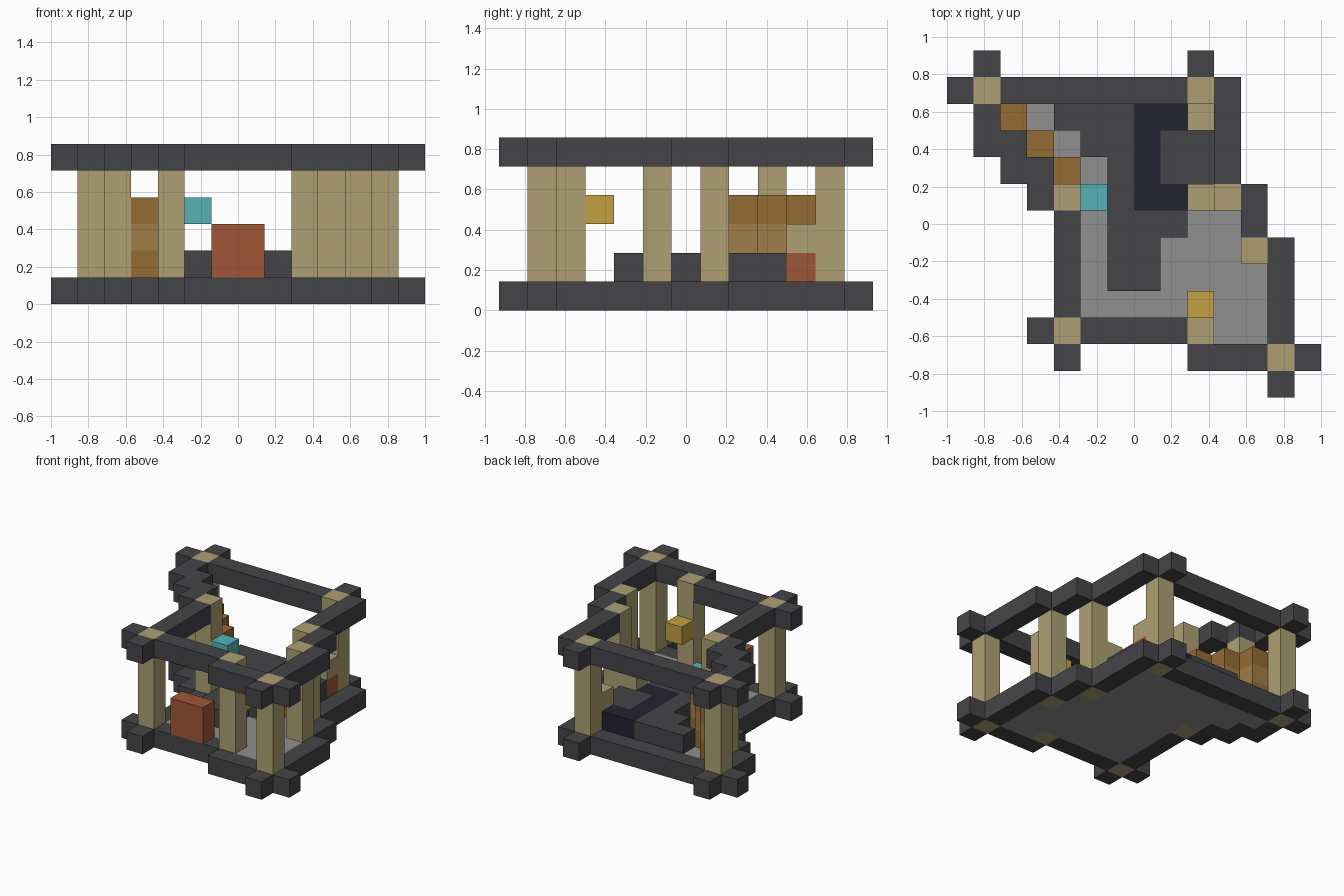
import bpy
import bmesh
from mathutils import Vector

default_cube = bpy.data.objects.get("Cube")
if default_cube:
    bpy.data.objects.remove(default_cube, do_unlink=True)

UNIT = 1 / 7  # edge of one building block

# Floor plan, back row first:
# B beam, P post, H post between beams, S stepped wall, f floor, D platform,
# N seat, L stool, T teal block, Y yellow block, R door (under a beam)
PLAN = [
    ".B.......B....",
    "BPBBBBBBBPB...",
    ".BSfDDDNNLB...",
    ".BHSfDDNDDB...",
    "..BBSfDNDDB...",
    "...BPTDNNLPB..",
    "....BfDDDffB..",
    "....BfDDfffPB.",
    "....BfDDffffB.",
    "....BffffYffB.",
    "...BPBRRBPffB.",
    "....B....BBBPB",
    "............B.",
]


def linear(c):
    c /= 255
    return c / 12.92 if c <= 0.04045 else ((c + 0.055) / 1.055) ** 2.4


def material(name, r, g, b):
    mat = bpy.data.materials.new(name)
    mat.use_nodes = True
    color = (linear(r), linear(g), linear(b), 1)
    mat.diffuse_color = color
    node = next(n for n in mat.node_tree.nodes if n.type == "BSDF_PRINCIPLED")
    node.inputs["Base Color"].default_value = color
    return mat


def cells(letters, bottom, top):
    """Blocks of the plan marked with the letters, from layer bottom up to top."""
    return {(i, len(PLAN) - 1 - row, k)
            for row, line in enumerate(PLAN)
            for i, letter in enumerate(line) if letter in letters
            for k in range(bottom, top)}


def part(name, mat, letters, bottom, top):
    """One mesh from the outer skin of a set of blocks."""
    blocks = cells(letters, bottom, top)
    shift = Vector((len(PLAN[0]) / 2, len(PLAN) / 2, 0))
    bm = bmesh.new()
    for block in blocks:
        for axis in range(3):
            for side in (0, 1):
                neighbour = list(block)
                neighbour[axis] += 2 * side - 1
                if tuple(neighbour) in blocks:
                    continue
                u, v = (axis + 1) % 3, (axis + 2) % 3
                corners = []
                for du, dv in ((0, 0), (1, 0), (1, 1), (0, 1)):
                    p = Vector(block)
                    p[axis] += side
                    p[u] += du
                    p[v] += dv
                    corners.append(bm.verts.new((p - shift) * UNIT))
                bm.faces.new(corners if side else corners[::-1])
    bmesh.ops.remove_doubles(bm, verts=bm.verts, dist=UNIT / 100)
    mesh = bpy.data.meshes.new(name)
    bm.to_mesh(mesh)
    bm.free()
    mesh.materials.append(mat)
    obj = bpy.data.objects.new(name, mesh)
    bpy.context.collection.objects.link(obj)
    return obj


charcoal = material("charcoal", 69, 69, 73)
tan = material("tan wood", 174, 160, 114)
grey = material("floor grey", 144, 144, 144)
brown = material("brown", 148, 107, 51)
light_brown = material("light brown", 160, 125, 74)
navy = material("dark navy", 35, 35, 48)
red = material("brick red", 160, 86, 55)
teal = material("teal", 87, 177, 184)
yellow = material("yellow", 196, 160, 66)

# Frame: matching lower and upper beams joined by posts
part("lower_beams", charcoal, "BHR", 0, 1)
part("upper_beams", charcoal, "BHR", 5, 6)
part("posts", tan, "P", 0, 6)
part("inner_post", tan, "H", 1, 5)

# Floor and raised platform with the seat
part("floor", grey, "fSDNLTY", 0, 1)
part("platform", charcoal, "D", 1, 2)
part("seat", navy, "N", 1, 2)

# Stepped wall with a lighter middle band
part("wall_base", brown, "S", 1, 2)
part("wall_band", light_brown, "S", 2, 3)
part("wall_top", brown, "S", 3, 4)

# Stools, door and the blocks fixed to the posts
part("stool_base", red, "L", 1, 2)
part("stool_top", tan, "L", 2, 3)
part("door", red, "R", 1, 3)
part("teal_block", teal, "T", 3, 4)
part("yellow_block", yellow, "Y", 3, 4)
